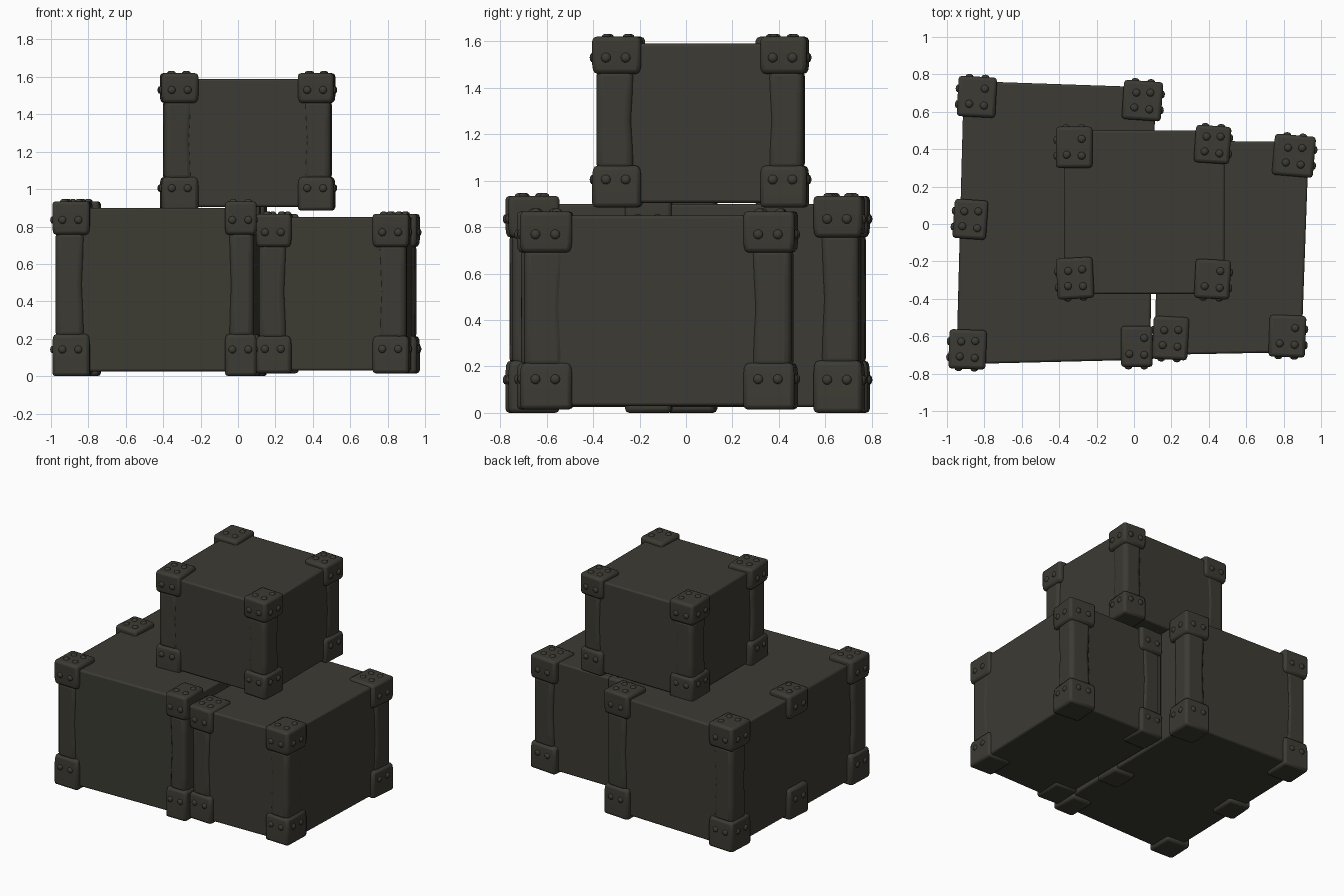
import bpy, bmesh, math
from mathutils import Matrix, Vector

if "Cube" in bpy.data.objects:
    bpy.data.objects.remove(bpy.data.objects["Cube"])

mat = bpy.data.materials.new("dark olive grey")
mat.diffuse_color = (0.045, 0.043, 0.033, 1)
mat.use_nodes = True
mat.node_tree.nodes["Principled BSDF"].inputs["Base Color"].default_value = mat.diffuse_color


def finish(bm, name, bevel=0.0, segs=2):
    """Turn a bmesh into a smooth-shaded object with optional rounded edges."""
    bmesh.ops.recalc_face_normals(bm, faces=bm.faces)
    me = bpy.data.meshes.new(name)
    bm.to_mesh(me)
    bm.free()
    me.materials.append(mat)
    ob = bpy.data.objects.new(name, me)
    bpy.context.collection.objects.link(ob)
    if bevel:
        m = ob.modifiers.new("round", 'BEVEL')
        m.width, m.segments, m.limit_method = bevel, segs, 'ANGLE'
        m.angle_limit = math.radians(40)
    bpy.ops.object.select_all(action='DESELECT')
    ob.select_set(True)
    bpy.context.view_layer.objects.active = ob
    bpy.ops.object.shade_smooth_by_angle(angle=math.radians(40))
    return ob


def loft(rings):
    """Closed skin through a stack of rings."""
    bm = bmesh.new()
    vs = [[bm.verts.new(p) for p in r] for r in rings]
    n = len(vs[0])
    for a, b in zip(vs, vs[1:]):
        for i in range(n):
            bm.faces.new((a[i], a[(i + 1) % n], b[(i + 1) % n], b[i]))
    bm.faces.new(vs[0][::-1])
    bm.faces.new(vs[-1])
    return bm


def square(cx, cy, z, wx, wy, rot):
    c, s = math.cos(rot), math.sin(rot)
    return [(cx + c * x - s * y, cy + s * x + c * y, z)
            for x, y in ((-wx, -wy), (wx, -wy), (wx, wy), (-wx, wy))]


def rivet(bm, pos, normal, r=0.021):
    q = Vector((0, 0, 1)).rotation_difference(Vector(normal)).to_matrix().to_4x4()
    m = Matrix.Translation(pos) @ q @ Matrix.Diagonal((1, 1, 0.6, 1))
    bmesh.ops.create_uvsphere(bm, u_segments=10, v_segments=6, radius=r, matrix=m)


def crate(name, body, bz, caps, zs, mids=()):
    """body: four plan corners; caps: (cx, cy, half x, half y, degrees, sx, sy);
    zs: bottom cap low/high, top cap low/high."""
    z0, z1, z2, z3 = zs
    # box body
    finish(loft([[(x, y, z) for x, y in body] for z in bz]), name + "_body", 0.012)
    rv = bmesh.new()
    for i, (cx, cy, wx, wy, deg, sx, sy) in enumerate(list(caps) + list(mids)):
        rot = math.radians(deg)
        # corner caps, narrowing slightly towards the post
        for lo, hi, top in ((z0, z1, 0), (z2, z3, 1)):
            kl, kh = (0.95, 1) if top else (1, 0.95)
            mid = hi - 0.25 * (hi - lo) if not top else lo + 0.25 * (hi - lo)
            finish(loft([square(cx, cy, lo, wx * kl, wy * kl, rot),
                         square(cx, cy, mid, wx, wy, rot),
                         square(cx, cy, hi, wx * kh, wy * kh, rot)]),
                   f"{name}_cap_{i}_{'top' if top else 'bottom'}", 0.018)
            # rivets on the outward sides
            M = Matrix.Rotation(rot, 3, 'Z')
            zr = (lo + hi) / 2 + (-0.01 if top else 0.03)
            for o in (-0.045, 0.04):
                if sx:
                    rivet(rv, Vector((cx, cy, zr)) + M @ Vector((sx * wx, o, 0)), M @ Vector((sx, 0, 0)))
                if sy:
                    rivet(rv, Vector((cx, cy, zr)) + M @ Vector((o, sy * wy, 0)), M @ Vector((0, sy, 0)))
        # rivets on the top
        for ox, oy in ((-0.04, -0.04), (0.04, -0.045), (0.04, 0.045), (-0.035, 0.04))[:4 - i % 2]:
            rivet(rv, Vector((cx, cy, z3)) + M @ Vector((ox, oy, 0)), (0, 0, 1))
        # waisted corner post, pushed to the outside of the caps
        if i < len(caps):
            rings = []
            for t, k in ((0, 1), (0.25, 0.97), (0.5, 0.93), (0.75, 0.97), (1, 1)):
                px, py = wx * 0.78 * k, wy * 0.78 * k
                ex, ey = sx * (wx - 0.016 - px), sy * (wy - 0.016 - py)
                z = z1 - 0.02 + (z2 - z1 + 0.04) * t
                rings.append(square(cx + ex, cy + ey, z, px, py, rot))
            finish(loft(rings), f"{name}_post_{i}", 0.03, 3)
    finish(rv, name + "_rivets")


# large left crate with extra caps halfway along its long edges
crate("left_crate",
      [(-0.95, -0.75), (0.085, -0.725), (0.115, 0.73), (-0.91, 0.765)], (0.025, 0.9),
      [(-0.89, -0.67, 0.10, 0.105, -2, -1, -1), (0.015, -0.655, 0.085, 0.11, 0, 1, -1),
       (0.045, 0.66, 0.105, 0.105, -4, 1, 1), (-0.84, 0.68, 0.103, 0.108, -3, -1, 1)],
      (0.0, 0.225, 0.755, 0.935),
      [(-0.875, 0.025, 0.09, 0.105, -4, -1, 0), (0.03, -0.16, 0.09, 0.1, -2, 1, 0)])

# lower right crate
crate("right_crate",
      [(0.115, -0.70), (0.895, -0.685), (0.935, 0.44), (0.12, 0.445)], (0.03, 0.85),
      [(0.195, -0.61, 0.095, 0.115, -3, -1, -1), (0.82, -0.60, 0.098, 0.112, -2, 1, -1),
       (0.855, 0.365, 0.11, 0.11, -5, 1, 1), (0.225, 0.365, 0.10, 0.105, 0, -1, 1)],
      (0.015, 0.215, 0.69, 0.868))

# small upper crate
crate("upper_crate",
      [(-0.375, -0.375), (0.485, -0.375), (0.485, 0.50), (-0.375, 0.50)], (0.905, 1.59),
      [(-0.315, -0.29, 0.098, 0.11, 3, -1, -1), (0.42, -0.295, 0.095, 0.105, -3, 1, -1),
       (0.42, 0.425, 0.095, 0.1, -4, 1, 1), (-0.32, 0.41, 0.098, 0.11, 0, -1, 1)],
      (0.885, 1.065, 1.46, 1.62))
